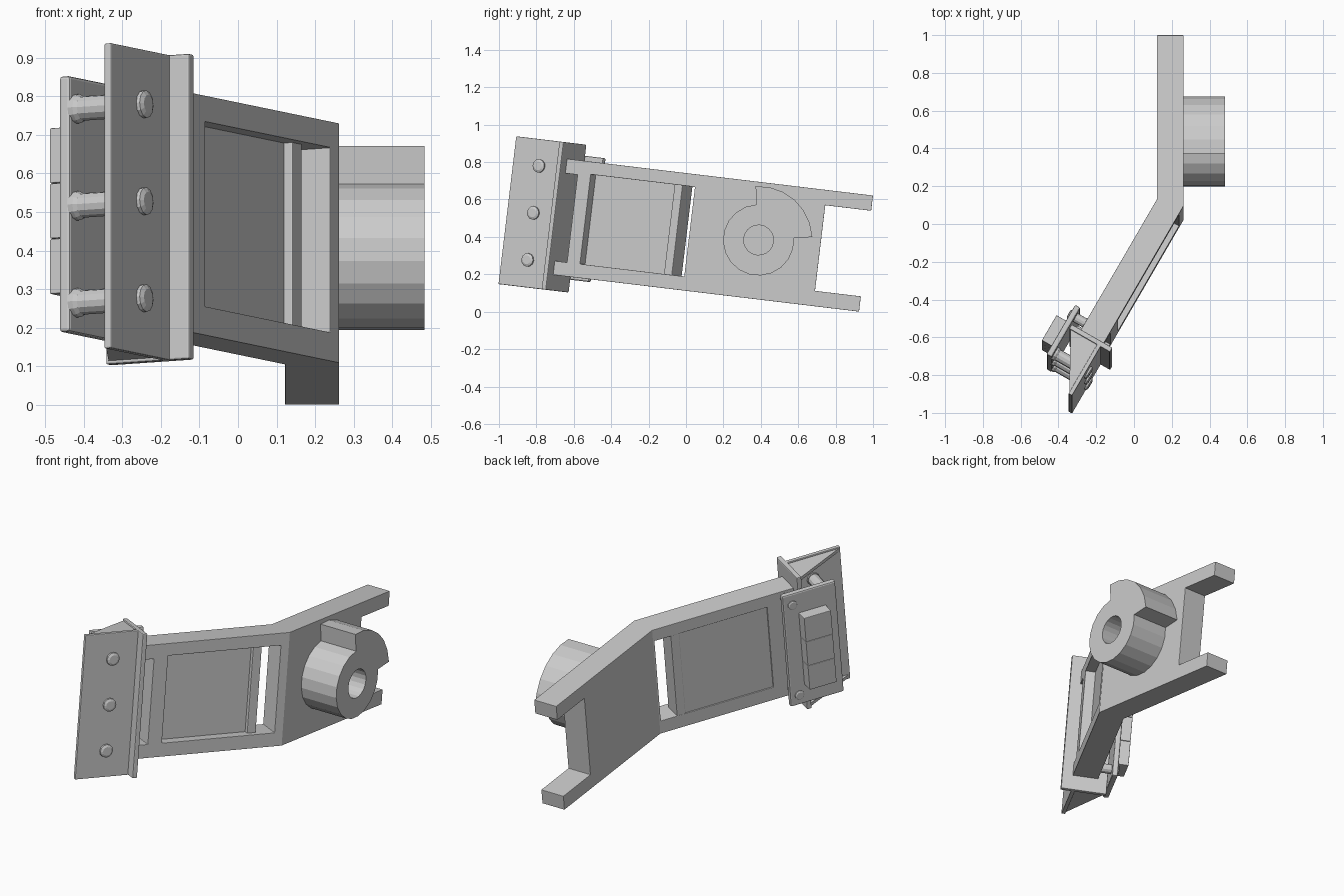
import bpy, bmesh
from math import sin, cos, radians, pi
from mathutils import Matrix, Vector

if "Cube" in bpy.data.objects:
    bpy.data.objects.remove(bpy.data.objects["Cube"])

TILT = Matrix.Translation((0, 0, -0.004)) @ Matrix.Rotation(radians(-6.85), 4, 'X')
BX, BY = 0.262, 0.007              # outer bend corner of the arm
S30, C30 = 0.5, 0.866


def bent(s, w):
    """Point in the angled half: s along the arm from the bend, w through its thickness."""
    return (BX - S30 * s - C30 * w, BY - C30 * s + S30 * w)


def loft(name, rings, bevel=0.0):
    """Skin a list of point rings and cap both ends."""
    bm = bmesh.new()
    vs = [[bm.verts.new(TILT @ Vector(p)) for p in r] for r in rings]
    n = len(vs[0])
    for a, b in zip(vs, vs[1:]):
        for i in range(n):
            j = (i + 1) % n
            bm.faces.new((a[i], a[j], b[j], b[i]))
    bm.faces.new(vs[0])
    bm.faces.new(vs[-1])
    bmesh.ops.recalc_face_normals(bm, faces=bm.faces)
    me = bpy.data.meshes.new(name)
    bm.to_mesh(me)
    bm.free()
    ob = bpy.data.objects.new(name, me)
    bpy.context.collection.objects.link(ob)
    if bevel:
        add_bevel(ob, bevel)
    return ob


def add_bevel(ob, width):
    m = ob.modifiers.new("edge_bevel", 'BEVEL')
    m.width = width
    m.segments = 2
    m.limit_method = 'ANGLE'
    m.angle_limit = radians(40)


def prism(name, outline, z0, z1, bevel=0.0):
    return loft(name, [[(x, y, z) for x, y in outline] for z in (z0, z1)], bevel)


def slab(name, s0, s1, w0, w1, z0, z1, bevel=0.0):
    pts = [bent(s0, w0), bent(s1, w0), bent(s1, w1), bent(s0, w1)]
    return prism(name, pts, z0, z1, bevel)


def pin(name, s, z, profile, sides=12):
    """Round part across the arm; profile is a list of (w, radius)."""
    rings = []
    for w, r in profile:
        ring = []
        for k in range(sides):
            t = 2 * pi * k / sides
            ring.append((*bent(s + r * cos(t), w), z + r * sin(t)))
        rings.append(ring)
    return loft(name, rings)


def cut(ob, cutter):
    m = ob.modifiers.new("cut", 'BOOLEAN')
    m.operation = 'DIFFERENCE'
    m.solver = 'EXACT'
    m.object = cutter
    bpy.context.view_layer.objects.active = ob
    bpy.ops.object.modifier_apply(modifier=m.name)
    bpy.data.objects.remove(cutter)


# Bent arm with forked ends and a window
arm = prism("arm", [(0.262, 0.918), (0.122, 0.918), (0.122, 0.044),
                    bent(0.851, 0.14), bent(0.851, 0), (BX, BY)], 0.115, 0.74)
cut(arm, prism("fork_cutter", [(0, 0.671), (0.4, 0.671), (0.4, 1.1), (0, 1.1)], 0.197, 0.658))
cut(arm, slab("notch_cutter", 0.775, 0.95, -0.1, 0.25, 0.19, 0.662))
cut(arm, slab("window_cutter", 0.046, 0.694, -0.1, 0.25, 0.19, 0.672))
add_bevel(arm, 0.006)

# Window infill: recessed panel and post beside the open slot
slab("window_panel", 0.185, 0.698, 0.055, 0.133, 0.186, 0.676)
slab("window_post", 0.14, 0.19, 0.03, 0.139, 0.186, 0.676, 0.004)

# Hub with a raised quarter sector and a bore
HY, HZ = 0.339, 0.431


def arc(r, a0, a1, n):
    return [(HY + r * cos(radians(a0 + (a1 - a0) * k / n)),
             HZ + r * sin(radians(a0 + (a1 - a0) * k / n))) for k in range(n + 1)]


outline = arc(0.288, 10, 100, 6) + arc(0.19, 100, 370, 15)
hub = loft("hub", [[(x, y, z) for y, z in outline] for x in (0.255, 0.483)])
cut(hub, loft("bore_cutter", [[(x, y, z) for y, z in arc(0.08, 0, 342, 19)]
                              for x in (0.264, 0.6)]))

# End bracket: cross plate, front plate, triangular gussets
slab("cross_plate", 0.851, 0.878, -0.058, 0.192, 0.031, 0.827, 0.005)
slab("front_plate", 0.87, 1.18, 0.0, 0.022, 0.031, 0.827, 0.004)
for n, z in (("lower", 0.04), ("upper", 0.80)):
    prism(n + "_gusset", [bent(0.865, 0.01), bent(1.175, 0.01), bent(1.175, 0.02),
                          bent(0.865, 0.19)], z, z + 0.018)

# Rear clamp plate with a three-part block
slab("clamp_plate", 0.745, 1.05, 0.2, 0.232, 0.1, 0.767, 0.008)
for k in range(3):
    z = 0.21 + k * 0.1445
    slab(f"clamp_block_{k + 1}", 0.83, 0.985, 0.225, 0.297, z, z + 0.1435, 0.003)

# Three long bolts joining the plates
for k, z in enumerate((0.178, 0.431, 0.684)):
    pin(f"long_bolt_{k + 1}", 1.015, z,
        [(-0.016, 0.024), (-0.01, 0.036), (0.03, 0.036), (0.03, 0.032),
         (0.18, 0.032), (0.19, 0.038), (0.205, 0.038)])

# Two short bolts fixing the clamp plate to the arm
for k, z in enumerate((0.158, 0.70)):
    pin(f"short_bolt_{k + 1}", 0.797, z,
        [(0.12, 0.026), (0.232, 0.026), (0.238, 0.026), (0.242, 0.02)])
